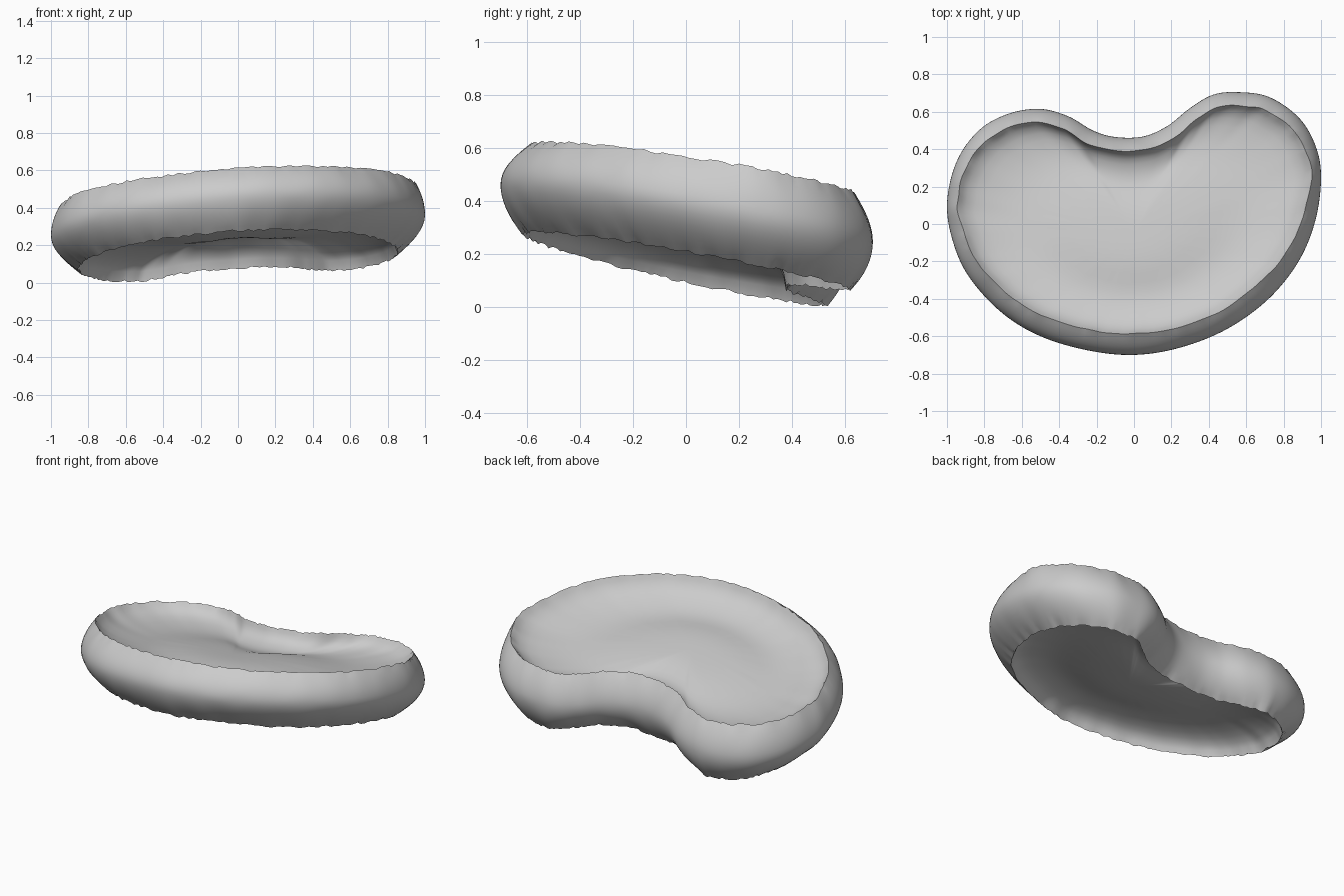
import bpy, math, random
from mathutils import Vector, noise

cube = bpy.data.objects.get("Cube")
if cube:
    bpy.data.objects.remove(cube)
random.seed(4)

grey = bpy.data.materials.new("pale_grey")
grey.use_nodes = True
colour = (0.6, 0.6, 0.6, 1)
grey.diffuse_color = colour
grey.node_tree.nodes["Principled BSDF"].inputs["Base Color"].default_value = colour

# Kidney outline at the widest level, anticlockwise
OUTLINE = [(1, .25), (.97, .42), (.88, .57), (.72, .68), (.55, .705), (.42, .69),
           (.3, .62), (.18, .525), (.05, .468), (-.1, .465), (-.22, .5), (-.35, .575),
           (-.5, .615), (-.67, .59), (-.83, .5), (-.95, .33), (-1, .1), (-.96, -.12),
           (-.87, -.3), (-.7, -.48), (-.5, -.6), (-.25, -.675), (0, -.7), (.25, -.66),
           (.5, -.56), (.72, -.4), (.88, -.2), (.97, .02)]
STEPS = 8
CENTRE = Vector((0, -.05))


def smooth_loop(points):
    """Closed curve through the points."""
    pts = [Vector(p) for p in points]
    n, out = len(pts), []
    for i in range(n):
        a, b, c, d = (pts[(i + k) % n] for k in (-1, 0, 1, 2))
        for s in range(STEPS):
            t = s / STEPS
            out.append(b + (c - a) * t / 2 + (2 * a - 5 * b + 4 * c - d) * t * t / 2
                       + (3 * b - a - 3 * c + d) * t ** 3 / 2)
    return out


loop = smooth_loop(OUTLINE)
N = len(loop)
normals = []
for i in range(N):
    tangent = (loop[(i + 3) % N] - loop[i - 3]).normalized()
    normals.append(Vector((tangent.y, -tangent.x)))
ragged = {side: [random.uniform(-.006, .006) for _ in loop] for side in (-1, 1)}


def tilt(p):
    """Height of the sloping middle plane."""
    return .337 + .07 * p.x - .18 * p.y


def half_height(p, side):
    """Distance from the middle plane to the upper or lower rim."""
    return .168 if side > 0 else .185 + .022 * p.y


def wall_ring(t):
    """Ring of the bulging wall, t from -1 (lower rim) to 1 (upper rim)."""
    ring = []
    side = 1 if t > 0 else -1
    for i, (p, nrm) in enumerate(zip(loop, normals)):
        if t > 0:
            inset = .052 + .022 * max(nrm.y, 0) + .058 * max(-nrm.y, 0)
        else:
            inset = .08 + .065 * abs(nrm.x)
        fold = noise.noise(Vector((p.x * 9, p.y * 9, t * .6))) * .008 * abs(t)
        q = p - nrm * (inset * abs(t) ** 1.9 + fold)
        z = tilt(q) + half_height(q, side) * t + ragged[side][i] * abs(t) ** 8
        ring.append(Vector((q.x, q.y, z)))
    return ring


def face_rings(side):
    """Rings of an end face: steep lip, broad dish, low central mound."""
    rim = wall_ring(side)
    rings = [rim]
    for s, h in [(.98, .147), (.95, .122), (.9, .1), (.84, .084), (.76, .07), (.68, .062),
                 (.59, .061), (.5, .068), (.4, .078), (.3, .086), (.2, .09), (.1, .092),
                 (.01, .092)]:
        ring = []
        for v in rim:
            q = CENTRE + (v.xy - CENTRE) * s
            ring.append(Vector((q.x, q.y, tilt(q) + side * h)))
        rings.append(ring)
    return rings


def skin(name, rings, cap=False, flip=False):
    """Bridge rings into a smooth surface."""
    verts = [v for ring in rings for v in ring]
    faces = []
    for r in range(len(rings) - 1):
        for i in range(N):
            j = (i + 1) % N
            faces.append((r * N + i, r * N + j, (r + 1) * N + j, (r + 1) * N + i))
    if cap:
        faces.append(tuple(range((len(rings) - 1) * N, len(rings) * N)))
    if flip:
        faces = [f[::-1] for f in faces]
    mesh = bpy.data.meshes.new(name)
    mesh.from_pydata(verts, [], faces)
    mesh.materials.append(grey)
    mesh.shade_smooth()
    obj = bpy.data.objects.new(name, mesh)
    bpy.context.collection.objects.link(obj)


# Bulging outer wall
skin("outer_wall", [wall_ring(k / 8) for k in range(-8, 9)])
# Dished faces above and below
skin("upper_face", face_rings(1), cap=True)
skin("lower_face", face_rings(-1), cap=True, flip=True)
